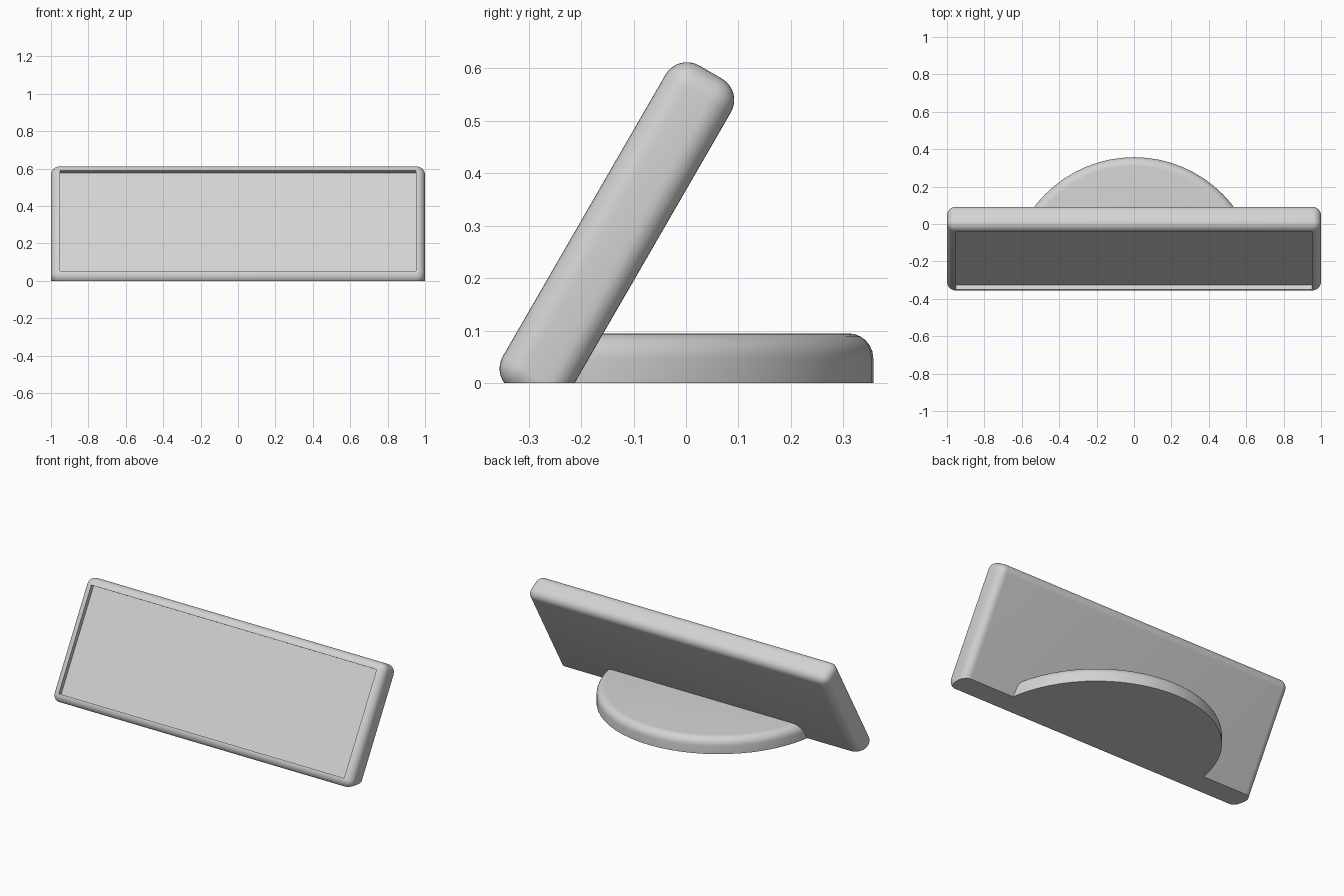
import bpy, bmesh, math
from mathutils import Matrix, Vector

cube = bpy.data.objects.get("Cube")
if cube:
    bpy.data.objects.remove(cube, do_unlink=True)

TILT = math.radians(30)      # panel leans back from vertical
FRONT, BACK = 0.328, 0.184   # panel faces, measured along its normal
LOW, HIGH = -0.177, 0.537    # panel ends, measured along its slope
ROUND = 0.047                # edge rounding, also the rim width
RECESS = 0.026
NORMAL = Vector((0, -math.cos(TILT), math.sin(TILT)))

grey = bpy.data.materials.new("light_grey")
grey.use_nodes = True
colour = (0.65, 0.65, 0.65, 1)
grey.diffuse_color = colour
grey.node_tree.nodes["Principled BSDF"].inputs["Base Color"].default_value = colour


def cut(bm, point, normal):
    """Remove what lies beyond a plane and close the opening."""
    geom = bm.verts[:] + bm.edges[:] + bm.faces[:]
    result = bmesh.ops.bisect_plane(bm, geom=geom, plane_co=point,
                                    plane_no=normal, clear_outer=True)
    edges = [e for e in result["geom_cut"]
             if isinstance(e, bmesh.types.BMEdge) and e.is_boundary]
    bmesh.ops.edgeloop_fill(bm, edges=edges)


def finish(bm, name):
    bmesh.ops.recalc_face_normals(bm, faces=bm.faces[:])
    mesh = bpy.data.meshes.new(name)
    bm.to_mesh(mesh)
    bm.free()
    obj = bpy.data.objects.new(name, mesh)
    bpy.context.collection.objects.link(obj)
    mesh.materials.append(grey)
    bpy.ops.object.select_all(action='DESELECT')
    obj.select_set(True)
    bpy.context.view_layer.objects.active = obj
    bpy.ops.object.shade_smooth_by_angle(angle=math.radians(30))


# Panel: rounded slab with a sunken front, leaning back, cut flat at the floor
bm = bmesh.new()
size = Matrix.Diagonal((2, FRONT - BACK, HIGH - LOW, 1))
place = Matrix.Translation((0, -(FRONT + BACK) / 2, (HIGH + LOW) / 2))
bmesh.ops.create_cube(bm, size=1, matrix=place @ size)
bmesh.ops.bevel(bm, geom=bm.edges[:], offset=ROUND, segments=8,
                profile=0.5, affect='EDGES')
bm.normal_update()
face = min(bm.faces, key=lambda f: f.calc_center_median().y - f.calc_area())
if face.normal.y > 0:
    face = min((f for f in bm.faces if f.normal.y < -0.99),
               key=lambda f: -f.calc_area())
floor = bmesh.ops.extrude_discrete_faces(bm, faces=[face])["faces"][0]
bmesh.ops.translate(bm, verts=floor.verts[:], vec=(0, RECESS, 0))
bmesh.ops.rotate(bm, verts=bm.verts[:], cent=(0, 0, 0),
                 matrix=Matrix.Rotation(-TILT, 3, 'X'))
cut(bm, (0, 0, 0), (0, 0, -1))
finish(bm, "tilted_panel")

# Foot: disc with a rounded upper rim, ending inside the panel
bm = bmesh.new()
radius, height, rear = 0.669, 0.095, 0.357
bmesh.ops.create_cone(bm, cap_ends=True, segments=64, radius1=radius,
                      radius2=radius, depth=height,
                      matrix=Matrix.Translation((0, rear - radius, height / 2)))
rim = [e for e in bm.edges if all(v.co.z > height * 0.9 for v in e.verts)]
bmesh.ops.bevel(bm, geom=rim, offset=ROUND, segments=6,
                profile=0.5, affect='EDGES')
cut(bm, NORMAL * (BACK + 0.02), NORMAL)
finish(bm, "round_foot")
